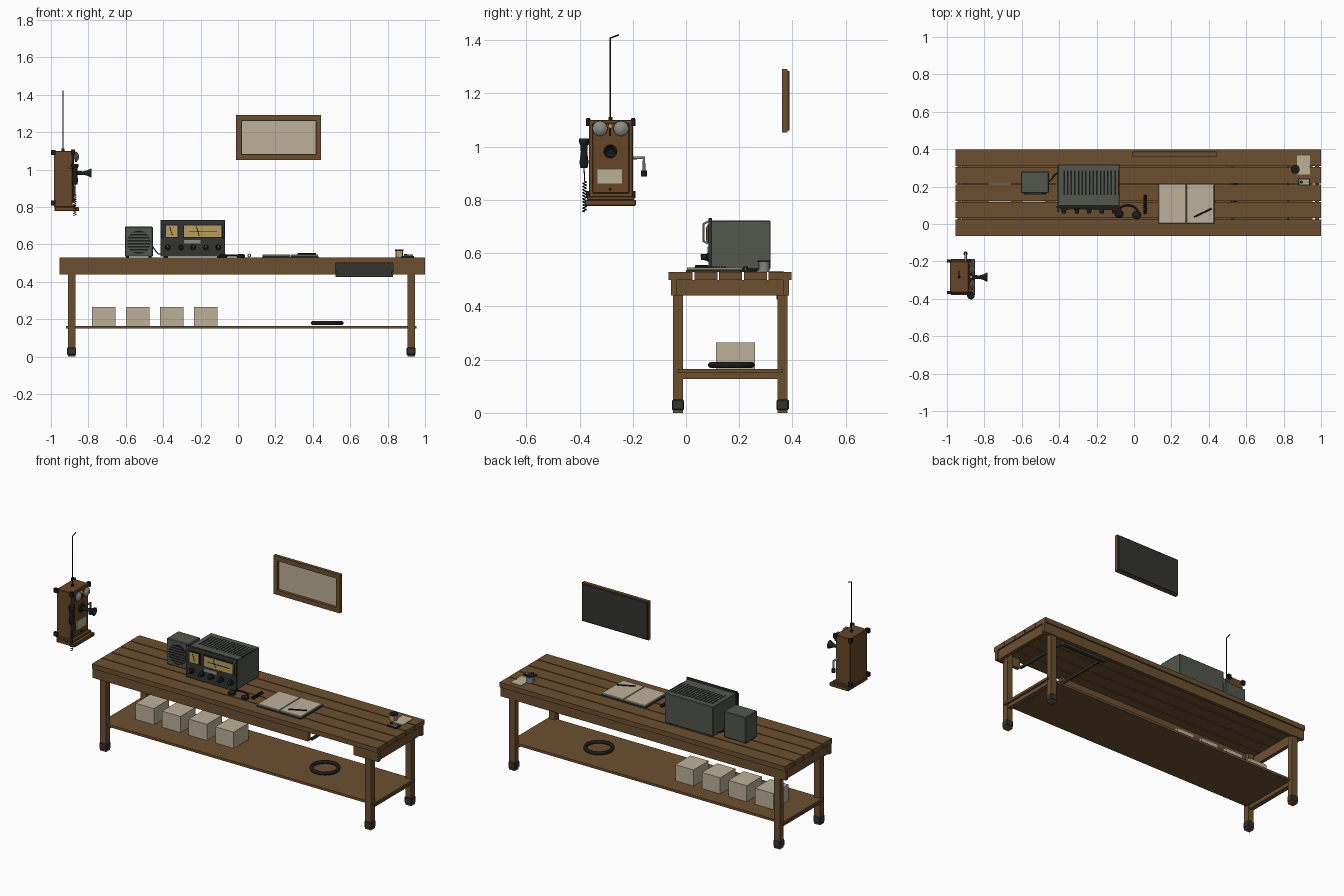
import bpy, bmesh, math
from mathutils import Vector

cube = bpy.data.objects.get("Cube")
if cube:
    bpy.data.objects.remove(cube)


def material(name, rgb):
    m = bpy.data.materials.new(name)
    m.use_nodes = True
    m.diffuse_color = (*rgb, 1)
    m.node_tree.nodes["Principled BSDF"].inputs["Base Color"].default_value = (*rgb, 1)
    return m


WOOD = material("bench wood", (.15, .078, .03))
RED_WOOD = material("cabinet wood", (.135, .062, .022))
CREAM = material("cream paper", (.5, .44, .32))
CHAR = material("charcoal", (.034, .036, .03))
BLACK = material("black", (.012, .012, .012))
GREEN = material("grey green enamel", (.085, .095, .075))
STEEL = material("steel", (.25, .27, .25))
GOLD = material("amber dial", (.5, .34, .11))


def finish(name, bm, mat):
    me = bpy.data.meshes.new(name)
    bm.to_mesh(me)
    bm.free()
    ob = bpy.data.objects.new(name, me)
    bpy.context.collection.objects.link(ob)
    me.materials.append(mat)
    return ob


def box(name, mat, x, y, z, bevel=0):
    """Box from its (low, high) range on each axis."""
    bm = bmesh.new()
    bmesh.ops.create_cube(bm, size=1)
    for v in bm.verts:
        v.co = [r[0] if c < 0 else r[1] for c, r in zip(v.co, (x, y, z))]
    if bevel:
        bmesh.ops.bevel(bm, geom=bm.edges[:], offset=bevel, segments=1, affect='EDGES')
    return finish(name, bm, mat)


def lathe(name, mat, start, axis, profile, sides=24):
    """Turned part: profile of (distance along axis, radius)."""
    bm = bmesh.new()
    turn = Vector(axis).to_track_quat('Z', 'Y')
    rings = []
    for d, r in profile:
        rings.append([bm.verts.new(Vector(start) + turn @ Vector(
            (r * math.cos(a * math.tau / sides), r * math.sin(a * math.tau / sides), d)))
            for a in range(sides)])
    for lo, hi in zip(rings, rings[1:]):
        for i in range(sides):
            j = (i + 1) % sides
            bm.faces.new((lo[i], lo[j], hi[j], hi[i]))
    bm.faces.new(rings[0][::-1])
    bm.faces.new(rings[-1])
    return finish(name, bm, mat)


def cyl(name, mat, start, axis, length, r, sides=24):
    return lathe(name, mat, start, axis, [(0, r), (length, r)], sides)


def tube(name, mat, points, r, cyclic=False):
    cu = bpy.data.curves.new(name, 'CURVE')
    cu.dimensions = '3D'
    cu.bevel_depth, cu.bevel_resolution, cu.use_fill_caps = r, 2, True
    sp = cu.splines.new('POLY')
    sp.points.add(len(points) - 1)
    for p, co in zip(sp.points, points):
        p.co = (*co, 1)
    sp.use_cyclic_u = cyclic
    ob = bpy.data.objects.new(name, cu)
    bpy.context.collection.objects.link(ob)
    cu.materials.append(mat)
    return ob


def coil(name, start, end, r, turns, thick):
    """Springy cord between two points."""
    a, b = Vector(start), Vector(end)
    q = (b - a).to_track_quat('Z', 'Y')
    n = turns * 8
    tube(name, BLACK, [a.lerp(b, i / n) + q @ Vector(
        (r * math.cos(i * math.tau / 8), r * math.sin(i * math.tau / 8), 0)) for i in range(n + 1)], thick)


# Workbench top and aprons
pitch = .465 / 5
for i in range(5):
    y = -.065 + i * pitch
    box(f"top_plank_{i + 1}", WOOD, (-.955, 1), (y + (.003 if i else 0), y + pitch - .003), (.5, .53))
box("front_apron_long", WOOD, (-.955, .52), (-.057, -.035), (.44, .5))
box("front_apron_short", WOOD, (.83, 1), (-.057, -.035), (.44, .5))
box("back_apron", WOOD, (-.955, 1), (.365, .387), (.44, .5))
for side, x in (("right", -.945), ("left", .968)):
    box(f"{side}_end_apron", WOOD, (x, x + .022), (-.035, .365), (.44, .5))

# Open drawer bay
box("drawer_back", CHAR, (.52, .83), (.34, .362), (.425, .498))
for x in (.52, .818):
    box("drawer_runner", CHAR, (x, x + .012), (-.034, .345), (.44, .455))

# Legs with dark boots, shelf and rails
for x in (-.89, .925):
    for y in (-.03, .363):
        box("leg", WOOD, (x - .02, x + .02), (y - .019, y + .019), (0, .5))
        box("leg_boot", CHAR, (x - .024, x + .024), (y - .023, y + .023), (.01, .05), .004)
    box("shelf_rail", WOOD, (x - .015, x + .015), (-.012, .345), (.127, .15))
box("shelf", WOOD, (-.92, .955), (-.03, .362), (.15, .165))

# Things on the shelf
for i in range(4):
    x = -.78 + i * .182
    box(f"storage_box_{i + 1}", CREAM, (x, x + .125), (.112, .26), (.165, .265))
tube("cable_ring", BLACK, [(.477 + .077 * math.cos(a * math.tau / 40), .17 + .077 * math.sin(a * math.tau / 40), .18)
                           for a in range(40)], .011, True)

# Radio receiver
box("radio_body", GREEN, (-.408, -.077), (.095, .318), (.54, .722), .003)
box("radio_panel", CHAR, (-.415, -.07), (.085, .097), (.537, .732))
for x in (-.385, -.1):
    for y in (.12, .295):
        cyl("radio_foot", BLACK, (x, y, .53), (0, 0, 1), .011, .012, 12)
for i in range(16):
    x = -.378 + i * .0195
    box("top_vent", BLACK, (x, x + .008), (.155, .285), (.72, .7235))
for name, x0, x1, needle in (("meter", -.385, -.323, .55), ("dial", -.288, -.088, .4)):
    box(f"{name}_bezel", BLACK, (x0 - .005, x1 + .005), (.08, .086), (.635, .707))
    box(f"{name}_face", GOLD, (x0, x1), (.077, .081), (.64, .702))
    x = x0 + (x1 - x0) * needle
    tube(f"{name}_needle", BLACK, [(x, .076, .648), (x - .014, .076, .695)], .0015)
box("dial_window", BLACK, (-.262, -.112), (.0755, .0775), (.669, .673))
box("panel_plate", STEEL, (-.29, -.2), (.081, .086), (.605, .625))
for x in (-.375, -.305, -.24, -.172, -.105):
    lathe("knob", BLACK, (x, .086, .585), (0, -1, 0), [(0, .017), (.007, .017), (.009, .012), (.03, .011)])
    box("knob_mark", CREAM, (x - .001, x + .001), (.0545, .0565), (.586, .595))
for x in (-.406, -.079):
    tube("panel_handle", STEEL, [(x, .086, .635), (x, .066, .645), (x, .066, .71), (x, .086, .72)], .004)

# Loudspeaker with round slatted grille
box("speaker_box", GREEN, (-.605, -.455), (.165, .28), (.535, .695), .004)
cyl("grille_hole", BLACK, (-.53, .166, .612), (0, -1, 0), .003, .062, 32)
for i in range(-3, 4):
    z = .612 + i * .016
    w = math.sqrt(.06 ** 2 - (i * .016) ** 2)
    box("grille_slat", GREEN, (-.53 - w, -.53 + w), (.159, .164), (z - .0035, z + .0035))
for x in (-.59, -.47):
    box("speaker_foot", BLACK, (x - .008, x + .008), (.175, .27), (.53, .536))
tube("speaker_cable", BLACK, [(-.457, .225, .59), (-.44, .24, .565), (-.425, .262, .55), (-.406, .275, .55)], .003)

# Headphones and curly cord
for x, y in ((-.08, .055), (.015, .048)):
    lathe("ear_cup", BLACK, (x, y, .53), (0, 0, 1), [(0, .02), (.004, .023), (.014, .021), (.019, .012)])
tube("head_band", BLACK, [(-.033 + .055 * math.cos(a * math.pi / 16), .055 + .045 * math.sin(a * math.pi / 16), .541)
                          for a in range(17)], .005)
coil("curly_cord", (.06, .055, .541), (.06, .155, .541), .008, 9, .0025)

# Open notebook and pen
box("notebook_cover", CHAR, (.128, .432), (0, .217), (.53, .537))
for x in (.132, .282):
    box("notebook_pages", CREAM, (x, x + .146), (.004, .213), (.537, .547), .002)
tube("pen", BLACK, [(.32, .037, .551), (.415, .082, .551)], .004)

# Mug, note and telegraph key
lathe("mug", STEEL, (.862, .293, .53), (0, 0, 1), [(0, .02), (.034, .021), (.04, .023), (.04, .018), (.034, .018)])
cyl("mug_rim", BLACK, (.862, .293, .566), (0, 0, 1), .006, .0235)
box("mug_label", GOLD, (.845, .879), (.27, .275), (.536, .564))
box("note_sheet", CREAM, (.872, .942), (.265, .367), (.53, .533))
box("key_base", BLACK, (.878, .942), (.205, .242), (.53, .538))
box("key_plate", CREAM, (.884, .936), (.21, .237), (.538, .541))
box("key_lever", STEEL, (.892, .936), (.221, .227), (.541, .547))
cyl("key_button", BLACK, (.895, .224, .541), (0, 0, 1), .009, .008, 16)

# Wall picture
for name, x, z in (("top", (-.01, .445), (1.263, 1.292)), ("bottom", (-.01, .445), (1.053, 1.082)),
                   ("right", (-.01, .018), (1.082, 1.263)), ("left", (.417, .445), (1.082, 1.263))):
    box(f"frame_{name}", WOOD, x, (.361, .381), z)
box("frame_backing", CHAR, (-.005, .44), (.38, .388), (1.06, 1.285))
box("picture_sheet", CREAM, (.021, .414), (.373, .381), (1.085, 1.26))

# Wall telephone cabinet, facing left
box("phone_cabinet", RED_WOOD, (-.985, -.885), (-.365, -.2), (.8, 1.1), .002)
box("phone_door", RED_WOOD, (-.886, -.876), (-.352, -.213), (.825, 1.088), .003)
box("phone_ledge", RED_WOOD, (-.98, -.85), (-.38, -.188), (.778, .8), .003)
box("phone_ledge_trim", RED_WOOD, (-.985, -.868), (-.372, -.194), (.8, .812), .002)
for y in (-.367, -.198):
    for z in (.82, 1.09):
        box("wall_bracket", BLACK, (-1, -.975), (y - .008, y + .008), (z - .012, z + .014))
    box("corner_cap", BLACK, (-.893, -.872), (y - .007, y + .007), (1.08, 1.108))
for y in (-.323, -.244):
    lathe("bell", STEEL, (-.877, y, 1.068), (1, 0, 0), [(0, .008), (.008, .028), (.013, .028), (.022, .018), (.026, .006)])
cyl("bell_hammer", GOLD, (-.877, -.284, 1.078), (1, 0, 0), .014, .008, 12)
tube("bell_striker", BLACK, [(-.868, -.284, 1.075), (-.868, -.284, 1.04)], .003)
lathe("mouthpiece", BLACK, (-.877, -.284, .982), (1, 0, 0),
      [(0, .026), (.01, .026), (.014, .012), (.05, .009), (.07, .014), (.093, .025), (.093, .02), (.075, .009)])
box("phone_card", CREAM, (-.877, -.872), (-.332, -.24), (.862, .914))
cyl("door_knob", BLACK, (-.877, -.284, .84), (1, 0, 0), .008, .005, 12)

# Receiver, cord, crank and aerial
lathe("receiver", BLACK, (-.872, -.383, .92), (0, 0, 1),
      [(0, .013), (.02, .017), (.06, .012), (.085, .014), (.1, .02), (.11, .018)])
tube("receiver_hook", STEEL, [(-.9, -.365, 1.01), (-.872, -.383, 1.01)], .004)
coil("receiver_cord", (-.872, -.381, .755), (-.872, -.381, .87), .007, 10, .002)
tube("cord_lead", BLACK, [(-.872, -.381, .87), (-.872, -.383, .925)], .002)
tube("crank_arm", STEEL, [(-.9, -.2, .958), (-.9, -.158, .958), (-.9, -.158, .9)], .006)
cyl("crank_grip", BLACK, (-.9, -.158, .888), (0, 0, 1), .022, .011, 16)
cyl("aerial_socket", BLACK, (-.935, -.284, 1.1), (0, 0, 1), .012, .008, 12)
tube("aerial", BLACK, [(-.935, -.284, 1.1), (-.935, -.284, 1.408), (-.935, -.252, 1.42)], .003)

# Smooth the round parts, keep edges crisp
bpy.ops.object.select_all(action='DESELECT')
for ob in bpy.context.collection.objects:
    if ob.type == 'MESH':
        ob.select_set(True)
        bpy.context.view_layer.objects.active = ob
bpy.ops.object.shade_smooth_by_angle(angle=math.radians(32))
